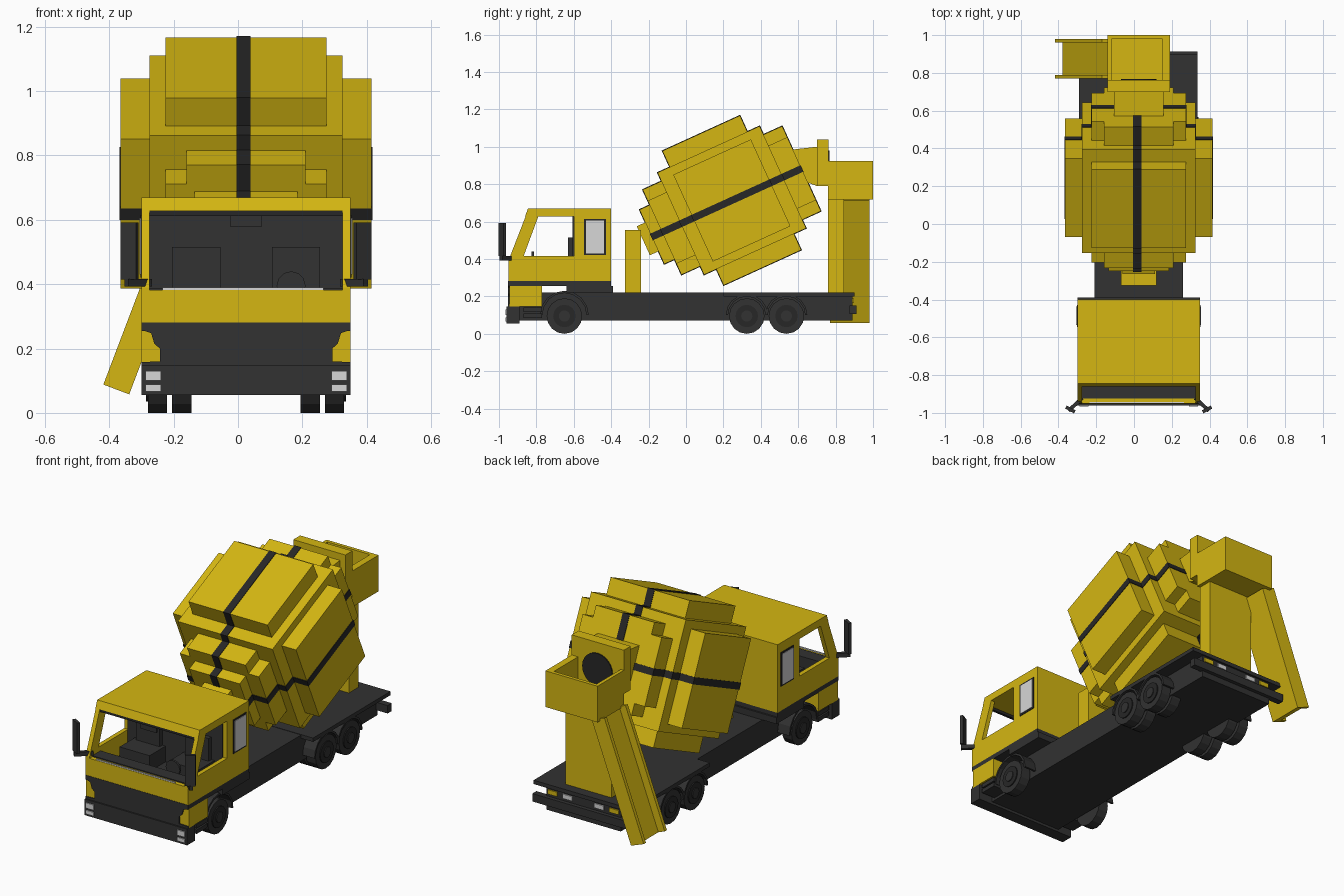
import bpy, bmesh, math
from mathutils import Matrix, Vector

cube = bpy.data.objects.get("Cube")
if cube:
    bpy.data.objects.remove(cube, do_unlink=True)


def material(name, col):
    m = bpy.data.materials.new(name)
    m.use_nodes = True
    m.diffuse_color = (*col, 1)
    b = m.node_tree.nodes["Principled BSDF"]
    b.inputs["Base Color"].default_value = (*col, 1)
    b.inputs["Roughness"].default_value = 0.8
    return m


YELLOW = material("mustard_yellow", (0.66, 0.47, 0.006))
DARK = material("charcoal", (0.032, 0.032, 0.032))
BLACK = material("stripe_black", (0.02, 0.02, 0.02))
PALE = material("pale_grey", (0.68, 0.68, 0.68))
CX = 0.025   # centre line of the truck
L, R = -0.3, 0.35   # cab sides


def finish(name, bm, mat, mtx=None):
    if mtx:
        bm.transform(mtx)
    bmesh.ops.recalc_face_normals(bm, faces=bm.faces)
    me = bpy.data.meshes.new(name)
    bm.to_mesh(me)
    bm.free()
    me.materials.append(mat)
    ob = bpy.data.objects.new(name, me)
    bpy.context.collection.objects.link(ob)
    return ob


def box(name, x0, x1, y0, y1, z0, z1, mat, mtx=None):
    bm = bmesh.new()
    bmesh.ops.create_cube(bm, size=1)
    for v in bm.verts:
        v.co = ((x0 + x1) / 2 + v.co.x * (x1 - x0), (y0 + y1) / 2 + v.co.y * (y1 - y0),
                (z0 + z1) / 2 + v.co.z * (z1 - z0))
    return finish(name, bm, mat, mtx)


def prism(name, pts, lo, hi, mat, axis="x"):
    """Extrude a (y,z) profile along x, or an (x,z) profile along y."""
    bm = bmesh.new()
    f = bm.faces.new([bm.verts.new((lo, a, b) if axis == "x" else (a, lo, b)) for a, b in pts])
    ext = bmesh.ops.extrude_face_region(bm, geom=[f])
    d = Vector((hi - lo, 0, 0)) if axis == "x" else Vector((0, hi - lo, 0))
    bmesh.ops.translate(bm, vec=d, verts=[g for g in ext["geom"] if isinstance(g, bmesh.types.BMVert)])
    return finish(name, bm, mat)


def disc(name, x, y, z, r, depth, mat, axis="X", seg=16):
    bm = bmesh.new()
    bmesh.ops.create_cone(bm, cap_ends=True, segments=seg, radius1=r, radius2=r, depth=depth)
    rot = Matrix.Rotation(math.pi / 2, 4, "Y" if axis == "X" else "X")
    return finish(name, bm, mat, Matrix.Translation((x, y, z)) @ rot)


def pair(x0, x1):
    """Yield side name and x range for both sides of the centre line."""
    yield "left", CX + x0, CX + x1
    yield "right", CX - x1, CX - x0


# Chassis and deck
box("chassis", -0.21, 0.26, -0.9, 0.89, 0.07, 0.22, DARK)
box("rear_deck", -0.29, 0.335, 0.2, 0.9, 0.2, 0.222, DARK)
box("rear_bumper", -0.29, 0.335, 0.875, 0.912, 0.105, 0.15, DARK)
for s, a, b in pair(0.165, 0.225):
    box("tail_lamp_amber_" + s, a, b, 0.89, 0.897, 0.165, 0.19, YELLOW)
for s, a, b in pair(0.07, 0.13):
    box("tail_lamp_white_" + s, a, b, 0.89, 0.897, 0.165, 0.19, PALE)

# Wheels and arches
for axle, y in (("front", -0.65), ("middle", 0.325), ("rear", 0.537)):
    ro = 0.13 if axle == "front" else 0.112
    arc = [(y + r * math.cos(t), 0.1 + r * math.sin(t))
           for r, ts in ((ro, range(9)), (ro - 0.012, range(8, -1, -1)))
           for t in [math.pi * k / 8 for k in ts]]
    for s, a, b in pair(0.245, 0.305):
        tag = axle + "_" + s
        sgn = 1 if a > CX else -1
        out = b if sgn > 0 else a
        disc("tyre_" + tag, (a + b) / 2, y, 0.095, 0.095, 0.06, DARK)
        disc("rim_" + tag, out, y, 0.095, 0.06, 0.012, BLACK)
        disc("hub_" + tag, out + sgn * 0.004, y, 0.095, 0.03, 0.014, DARK)
        prism("arch_" + tag, arc, a - 0.01, b + 0.005, DARK)
        if axle != "front":
            disc("inner_tyre_" + tag, (a + b) / 2 - sgn * 0.075, y, 0.095, 0.095, 0.06, DARK)

# Cab lower body
box("bumper", L, R, -0.96, -0.89, 0.055, 0.147, DARK)
box("lower_corner_panels", L, R, -0.945, -0.77, 0.147, 0.256, YELLOW)
box("waist_band", L, R, -0.952, -0.4, 0.255, 0.281, DARK)
box("cab_rear_skirt", L, R, -0.64, -0.39, 0.22, 0.256, DARK)
half = [(0.325, 0.147), (0.325, 0.158), (0.268, 0.16), (0.268, 0.2), (0.285, 0.215),
        (0.295, 0.248), (0.325, 0.258), (0.325, 0.28)]
prism("grille", [(CX + x, z) for x, z in half] + [(CX - x, z) for x, z in reversed(half)],
      -0.952, -0.944, DARK, "y")
for s, a, b in pair(0.265, 0.313):
    box("headlamp_" + s, a, b, -0.966, -0.959, 0.1, 0.13, PALE)
    box("lower_lamp_" + s, a, b, -0.966, -0.959, 0.067, 0.088, PALE)
for s, a, b in pair(0.23, 0.322):
    for k in range(3):
        box(f"step_{k}_{s}", a, b, -0.87, -0.77, 0.085 + 0.032 * k, 0.108 + 0.032 * k, DARK)

# Cab upper shell
box("front_panel", L, R, -0.95, -0.925, 0.28, 0.382, YELLOW)
box("cab_rear_block", L, R, -0.6, -0.4, 0.28, 0.64, YELLOW)
prism("roof", [(-0.86, 0.628), (-0.845, 0.67), (-0.4, 0.67), (-0.4, 0.628)], L, R, YELLOW)
box("windscreen_top_seal", L + 0.025, R - 0.025, -0.855, -0.84, 0.612, 0.628, BLACK)
for s, a, b in pair(0.3, 0.325):
    prism("door_panel_" + s, [(-0.95, 0.28), (-0.95, 0.39), (-0.942, 0.415), (-0.6, 0.415), (-0.6, 0.28)],
          a, b, YELLOW)
    prism("front_pillar_" + s, [(-0.948, 0.395), (-0.845, 0.66), (-0.785, 0.64), (-0.87, 0.41)], a, b, YELLOW)
for s, a, b in pair(0.323, 0.328):
    box("window_seal_" + s, a, b, -0.545, -0.428, 0.42, 0.615, BLACK)
for s, a, b in pair(0.323, 0.331):
    box("window_glass_" + s, a, b, -0.535, -0.438, 0.43, 0.605, PALE)

# Cab interior
box("partition", L + 0.025, R - 0.025, -0.606, -0.598, 0.28, 0.628, DARK)
box("cab_floor", L + 0.025, R - 0.025, -0.925, -0.6, 0.28, 0.295, DARK)
box("dashboard", L + 0.025, R - 0.025, -0.925, -0.85, 0.29, 0.388, DARK)
box("wiper", -0.235, 0.265, -0.948, -0.942, 0.381, 0.389, PALE)
box("inside_mirror", -0.025, 0.075, -0.845, -0.835, 0.58, 0.615, DARK)
for s, a, b in pair(0.06, 0.25):
    box("seat_base_" + s, a, b, -0.75, -0.605, 0.29, 0.385, DARK)
    box("seat_back_" + s, a + 0.02, b - 0.02, -0.63, -0.605, 0.38, 0.515, DARK)
disc("steering_wheel", 0.165, -0.82, 0.395, 0.045, 0.012, DARK, "Y", 12)

# Door mirrors
for s, sg in (("left", 1), ("right", -1)):
    m = Matrix.Translation((CX + sg * 0.362, -0.982, 0)) @ Matrix.Rotation(sg * 0.5, 4, "Z")
    box("mirror_" + s, -0.027, 0.027, -0.009, 0.009, 0.415, 0.592, DARK, m)
    m = Matrix.Translation((CX + sg * 0.335, -0.955, 0)) @ Matrix.Rotation(-sg * 0.75, 4, "Z")
    box("mirror_arm_" + s, -0.05, 0.05, -0.01, 0.01, 0.392, 0.416, DARK, m)

# Tilted drum: stepped blocks (half width, axis start, axis end, half height) with bands
TILT = Matrix.Translation((CX, 0.245, 0.713)) @ Matrix.Rotation(math.radians(24.5), 4, "X")
blocks = {
    "core": (0.3, -0.3, 0.3, 0.3),
    "top_bottom_plates": (0.25, -0.228, 0.228, 0.395),
    "side_plates": (0.39, -0.228, 0.228, 0.255),
    "front_step_tall": (0.185, -0.41, -0.29, 0.25),
    "front_step_wide": (0.25, -0.41, -0.29, 0.185),
    "front_cap": (0.16, -0.47, -0.4, 0.16),
    "rear_step_tall": (0.185, 0.29, 0.41, 0.25),
    "rear_step_wide": (0.25, 0.29, 0.41, 0.185),
}
e, w = 0.003, 0.019
for n, (hx, u0, u1, hv) in blocks.items():
    box("drum_" + n, -hx, hx, u0, u1, -hv, hv, YELLOW, TILT)
    box("side_band_" + n, -hx - e, hx + e, u0 - e, u1 + e, -w, w, BLACK, TILT)
    box("top_band_" + n, -w - 0.01, w - 0.005, u0 - e, u1 + e, -hv - e, hv + e, BLACK, TILT)
box("drum_shaft", -0.085, 0.085, -0.52, -0.46, -0.085, 0.085, YELLOW, TILT)

# Drum supports and loading collar
box("front_support", -0.07, 0.12, -0.325, -0.24, 0.22, 0.555, YELLOW)
box("rear_support", -0.12, 0.17, 0.76, 0.845, 0.22, 0.73, YELLOW)
prism("loading_collar", [(0.57, 0.985), (0.7, 1.0), (0.7, 0.79), (0.62, 0.82)], -0.105, 0.155, YELLOW)
box("collar_panel", -0.14, 0.19, 0.7, 0.762, 0.79, 1.04, YELLOW)
disc("drum_mouth", CX, 0.762, 0.885, 0.095, 0.012, BLACK, "Y", 24)

# Open hopper
box("hopper_floor", -0.14, 0.19, 0.76, 1.0, 0.718, 0.738, YELLOW)
box("hopper_rear_wall", -0.14, 0.19, 0.98, 1.0, 0.718, 0.925, YELLOW)
box("hopper_left_wall", 0.15, 0.19, 0.76, 1.0, 0.718, 0.925, YELLOW)
box("hopper_right_wall", -0.14, -0.12, 0.76, 1.0, 0.718, 0.925, YELLOW)

# Discharge chute
CH = Matrix.Translation((-0.254, 0, 0.4)) @ Matrix.Rotation(0.363, 4, "Y")
box("chute_floor", 0.0, 0.043, 0.78, 0.97, -0.35, 0.35, YELLOW, CH)
for k, y in enumerate((0.77, 0.96)):
    box(f"chute_rail_{k}", -0.043, 0.043, y, y + 0.02, -0.35, 0.35, YELLOW, CH)
